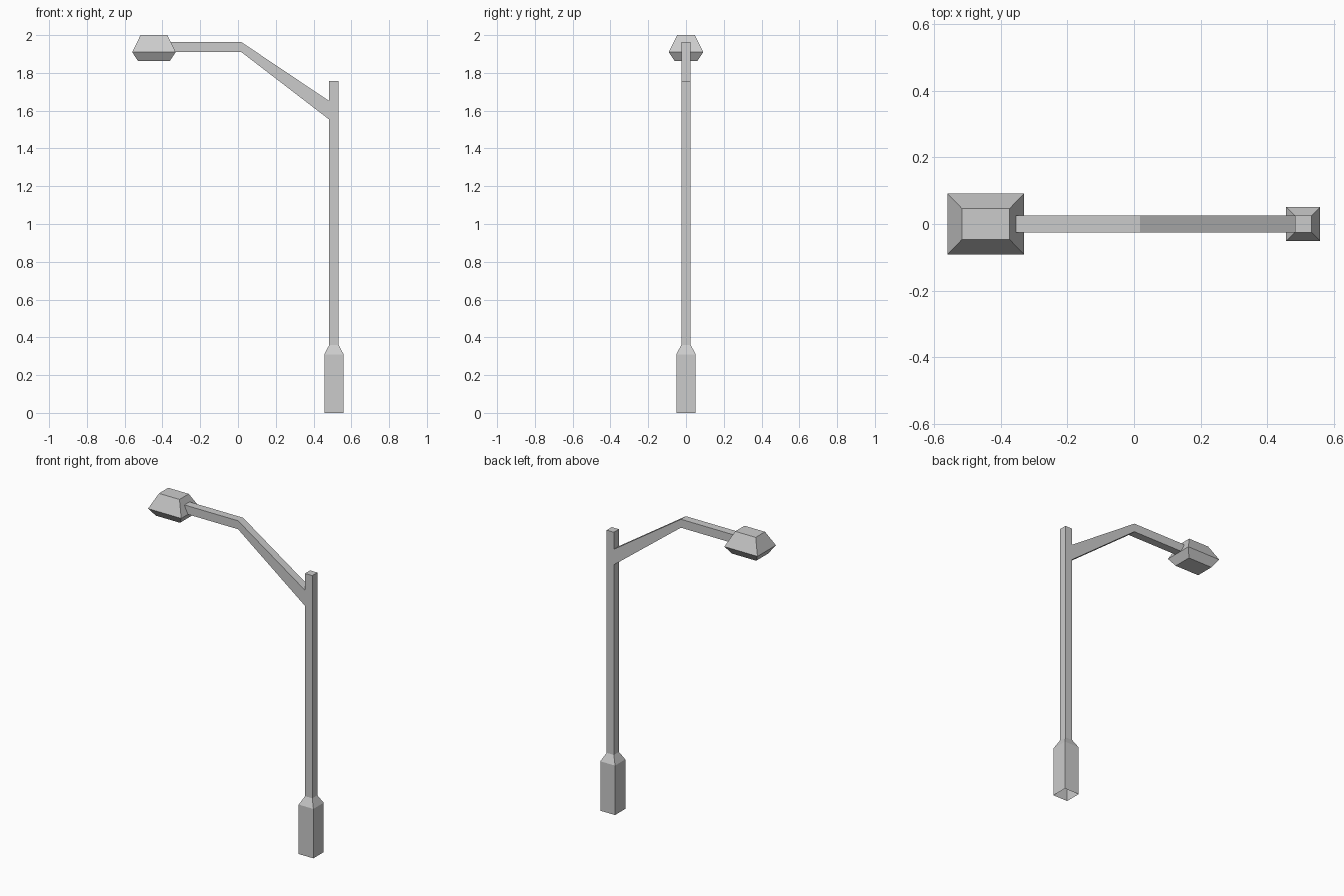
import bpy
import bmesh

if "Cube" in bpy.data.objects:
    bpy.data.objects.remove(bpy.data.objects["Cube"])


def make_object(name, bm):
    bmesh.ops.recalc_face_normals(bm, faces=bm.faces)
    mesh = bpy.data.meshes.new(name)
    bm.to_mesh(mesh)
    bm.free()
    obj = bpy.data.objects.new(name, mesh)
    bpy.context.collection.objects.link(obj)
    return obj


def loft(name, cx, sections, cap_bottom=True):
    """Stack rectangular sections (half_x, half_y, z) and skin them."""
    bm = bmesh.new()
    corners = ((-1, -1), (1, -1), (1, 1), (-1, 1))
    rings = [[bm.verts.new((cx + sx * hx, sy * hy, z)) for sx, sy in corners]
             for hx, hy, z in sections]
    for low, high in zip(rings, rings[1:]):
        for i in range(4):
            j = (i + 1) % 4
            bm.faces.new((low[i], low[j], high[j], high[i]))
    bm.faces.new(rings[-1])
    if cap_bottom:
        bm.faces.new(rings[0][::-1])
    obj = make_object(name, bm)
    if not cap_bottom and obj.data.polygons[0].normal.y > 0:
        obj.data.flip_normals()
    return obj


# Square pole with a thicker, open-bottomed base
loft("pole", 0.508, [(0.051, 0.051, 0), (0.051, 0.051, 0.31),
                     (0.025, 0.025, 0.36), (0.025, 0.025, 1.757)],
     cap_bottom=False)

# Lamp head: tapered hood above, shallow lens below
loft("lamp_head", -0.445, [(0.084, 0.059, 1.862), (0.115, 0.0915, 1.91),
                           (0.071, 0.046, 2.0)])

# Bent arm: upper and lower edge points, from lamp to pole
arm_half = 0.025
stations = [(-0.354, 1.91, 1.963), (0.018, 1.91, 1.963), (0.483, 1.553, 1.651)]
bm = bmesh.new()
rings = [[bm.verts.new((x, y, z)) for y, z in
          ((-arm_half, lo), (arm_half, lo), (arm_half, hi), (-arm_half, hi))]
         for x, lo, hi in stations]
for a, b in zip(rings, rings[1:]):
    for i in range(4):
        j = (i + 1) % 4
        bm.faces.new((a[i], a[j], b[j], b[i]))
bm.faces.new(rings[0])
bm.faces.new(rings[-1])
make_object("arm", bm)
